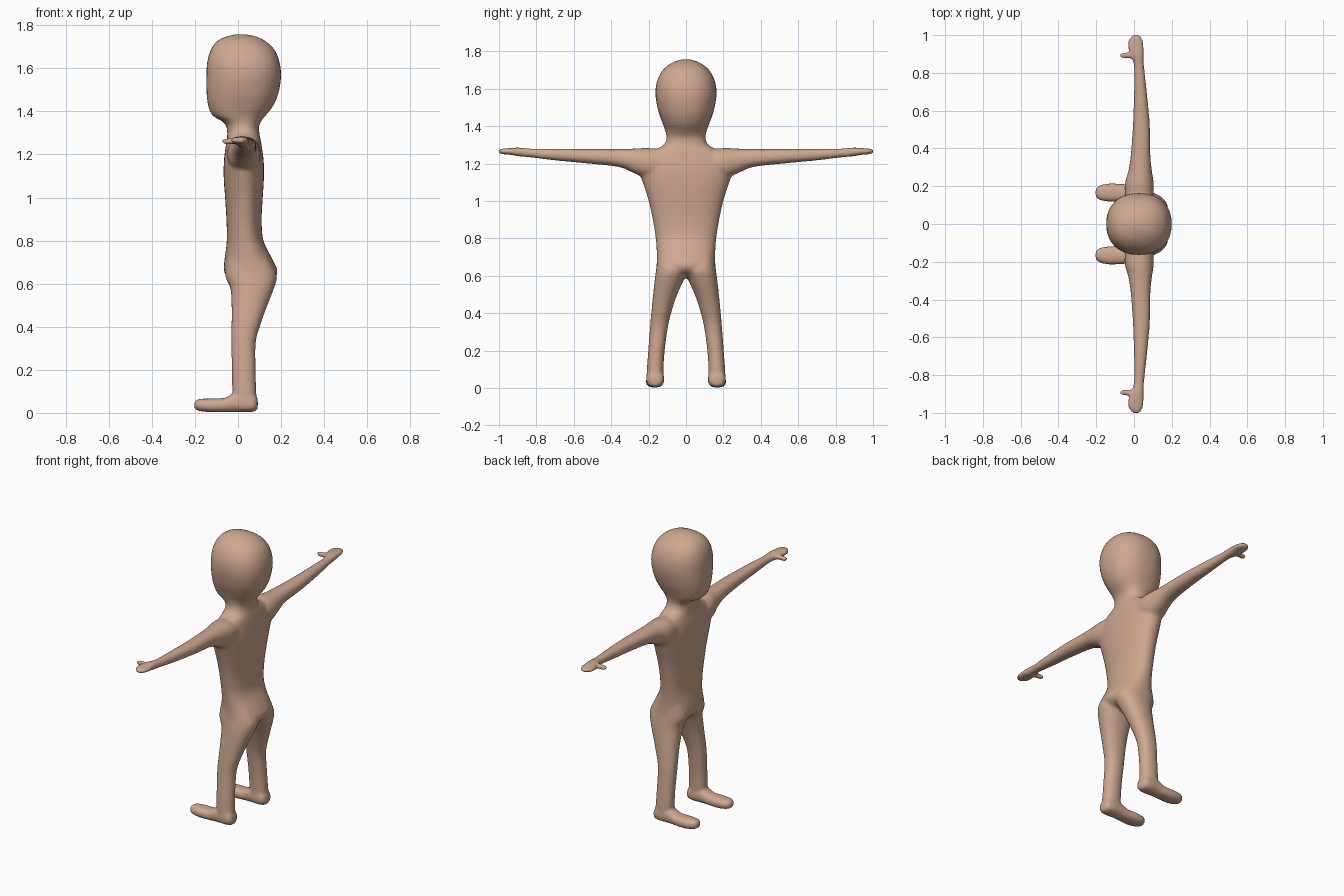
import bpy, bmesh, math

bm = bmesh.new()
SEG = 32


def catmull(p0, p1, p2, p3, t):
    return [0.5 * (2 * b + (c - a) * t + (2 * a - 5 * b + 4 * c - d) * t * t
                   + (3 * b - a - 3 * c + d) * t ** 3) for a, b, c, d in zip(p0, p1, p2, p3)]


def loft(secs, axis, side=1, power=2.2, steps=4):
    """Skin rounded sections (pos, a0, a1, b0, b1) placed along an axis."""
    n = len(secs)
    rows = []
    for i in range(n - 1):
        q = [secs[max(0, min(n - 1, i + k))] for k in (-1, 0, 1, 2)]
        rows += [catmull(*q, j / steps) for j in range(steps)]
    rows.append(secs[-1])
    rings = []
    for pos, a0, a1, b0, b1 in rows:
        ring = []
        for k in range(SEG):
            c, s = math.cos(2 * math.pi * k / SEG), math.sin(2 * math.pi * k / SEG)
            a = (a0 + a1) / 2 + (a1 - a0) / 2 * math.copysign(abs(c) ** (2 / power), c)
            b = (b0 + b1) / 2 + (b1 - b0) / 2 * math.copysign(abs(s) ** (2 / power), s)
            co = {'z': (a, b * side, pos), 'y': (a, pos * side, b), 'x': (pos, a * side, b)}[axis]
            ring.append(bm.verts.new(co))
        rings.append(ring)
    for r, q in zip(rings, rings[1:]):
        for k in range(SEG):
            m = (k + 1) % SEG
            bm.faces.new((r[k], r[m], q[m], q[k]))
    bm.faces.new(rings[0])
    bm.faces.new(rings[-1])


# torso, neck and head: z, x range, half width
trunk = [(0.59, 0.0, 0.10, 0.05), (0.62, -0.045, 0.165, 0.13), (0.66, -0.065, 0.183, 0.156),
         (0.71, -0.063, 0.162, 0.156), (0.80, -0.052, 0.118, 0.162), (0.90, -0.054, 0.11, 0.178),
         (1.0, -0.06, 0.115, 0.2), (1.08, -0.066, 0.12, 0.225), (1.16, -0.066, 0.12, 0.25),
         (1.22, -0.06, 0.113, 0.24), (1.265, -0.052, 0.106, 0.19), (1.295, -0.05, 0.1, 0.125),
         (1.33, -0.054, 0.098, 0.105), (1.355, -0.075, 0.108, 0.106), (1.38, -0.118, 0.128, 0.112),
         (1.42, -0.137, 0.16, 0.127), (1.48, -0.146, 0.187, 0.148), (1.56, -0.147, 0.2, 0.163),
         (1.63, -0.143, 0.193, 0.158), (1.69, -0.125, 0.167, 0.132), (1.73, -0.092, 0.122, 0.09),
         (1.75, -0.045, 0.075, 0.048), (1.758, -0.01, 0.03, 0.015)]
loft([(z, a, b, -w, w) for z, a, b, w in trunk], 'z', power=2.25)

# limbs, mirrored left and right
arm = [(0.08, -0.04, 0.1, 1.13, 1.27), (0.2, -0.05, 0.105, 1.12, 1.283), (0.28, -0.03, 0.095, 1.15, 1.28),
       (0.36, -0.018, 0.087, 1.182, 1.278), (0.52, -0.006, 0.084, 1.2, 1.278),
       (0.7, 0.0, 0.068, 1.217, 1.28), (0.83, 0.0, 0.054, 1.233, 1.28), (0.89, -0.014, 0.052, 1.238, 1.286),
       (0.94, -0.034, 0.052, 1.247, 1.283), (0.98, -0.026, 0.044, 1.25, 1.28), (1.003, -0.004, 0.024, 1.256, 1.276)]
thumb = [(-0.076, 0.885, 0.9, 1.254, 1.268), (-0.06, 0.877, 0.907, 1.247, 1.274),
         (-0.03, 0.878, 0.91, 1.247, 1.276), (0.02, 0.87, 0.92, 1.25, 1.276)]
leg = [(0.02, -0.015, 0.09, 0.118, 0.213), (0.1, -0.026, 0.085, 0.12, 0.209),
       (0.2, -0.028, 0.082, 0.114, 0.202), (0.33, -0.032, 0.083, 0.096, 0.192),
       (0.42, -0.03, 0.108, 0.074, 0.184), (0.5, -0.03, 0.137, 0.047, 0.176),
       (0.58, -0.036, 0.168, 0.012, 0.167), (0.64, -0.06, 0.18, -0.01, 0.159), (0.72, -0.045, 0.14, 0.01, 0.15)]
foot = [(-0.204, 0.148, 0.182, 0.022, 0.05), (-0.185, 0.128, 0.203, 0.01, 0.064),
        (-0.13, 0.118, 0.215, 0.003, 0.067), (-0.06, 0.121, 0.212, 0.003, 0.07), (-0.02, 0.12, 0.21, 0.003, 0.09),
        (0.05, 0.117, 0.213, 0.003, 0.095), (0.082, 0.125, 0.206, 0.008, 0.08), (0.092, 0.145, 0.185, 0.02, 0.06)]
for s in (1, -1):
    loft(arm, 'y', s)
    loft(thumb, 'x', s)
    loft(leg, 'z', s)
    loft(foot, 'x', s, 2.4)

bmesh.ops.recalc_face_normals(bm, faces=bm.faces)
mesh = bpy.data.meshes.new("body")
bm.to_mesh(mesh)
bm.free()
body = bpy.data.objects.new("body", mesh)
bpy.context.collection.objects.link(body)

# fuse the parts into one soft skin
rm = body.modifiers.new("fuse", 'REMESH')
rm.mode = 'VOXEL'
rm.voxel_size = 0.009
rm.use_smooth_shade = True
sm = body.modifiers.new("soften", 'SMOOTH')
sm.factor = 0.5
sm.iterations = 6

mat = bpy.data.materials.new("skin")
mat.diffuse_color = (0.62, 0.39, 0.28, 1)
mesh.materials.append(mat)
